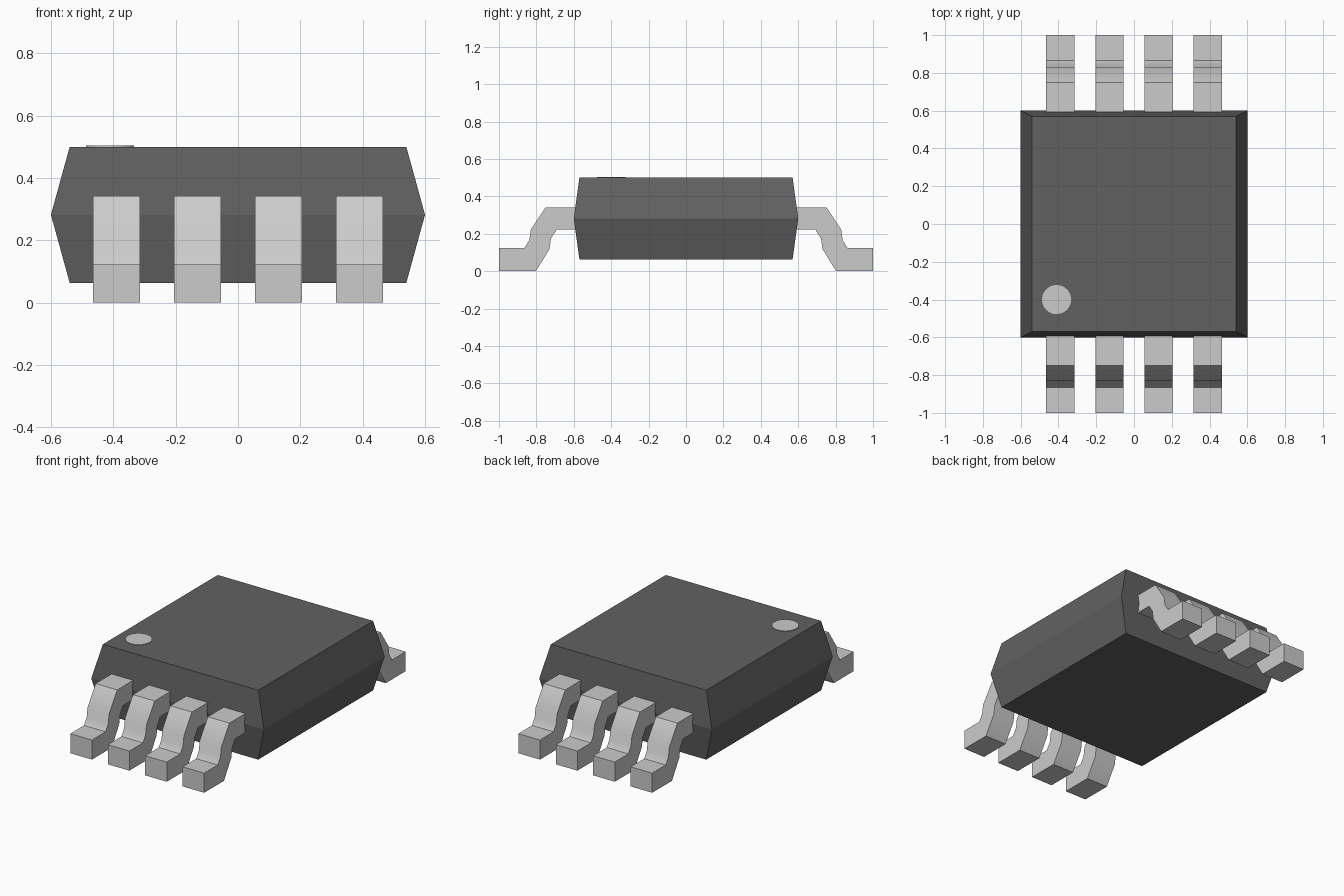
import bpy, bmesh, math

cube = bpy.data.objects.get("Cube")
if cube:
    bpy.data.objects.remove(cube, do_unlink=True)


def make_material(name, value):
    mat = bpy.data.materials.new(name)
    mat.use_nodes = True
    color = (value, value, value, 1.0)
    mat.diffuse_color = color
    mat.node_tree.nodes["Principled BSDF"].inputs["Base Color"].default_value = color
    return mat


body_grey = make_material("dark grey plastic", 0.12)
lead_grey = make_material("light grey metal", 0.6)


def finish(bm, name, mat):
    bmesh.ops.recalc_face_normals(bm, faces=bm.faces[:])
    mesh = bpy.data.meshes.new(name)
    bm.to_mesh(mesh)
    bm.free()
    mesh.materials.append(mat)
    obj = bpy.data.objects.new(name, mesh)
    bpy.context.collection.objects.link(obj)
    return obj


# Package body: three stacked rectangles, widest at the parting line
bm = bmesh.new()
rings = []
for hx, hy, z in [(0.54, 0.57, 0.064), (0.6, 0.6, 0.282), (0.54, 0.57, 0.5)]:
    rings.append([bm.verts.new((sx * hx, sy * hy, z))
                  for sx, sy in [(-1, -1), (1, -1), (1, 1), (-1, 1)]])
bm.faces.new(rings[0])
bm.faces.new(rings[-1])
for low, high in zip(rings, rings[1:]):
    for i in range(4):
        j = (i + 1) % 4
        bm.faces.new((low[i], low[j], high[j], high[i]))
finish(bm, "package_body", body_grey)

# Gull-wing lead: side profile extruded across its width
profile = [(-0.58, 0.342), (-0.75, 0.342), (-0.83, 0.222), (-0.838, 0.165),
           (-0.865, 0.123), (-1.0, 0.123), (-1.0, 0.0), (-0.803, 0.0),
           (-0.73, 0.118), (-0.722, 0.175), (-0.692, 0.222), (-0.58, 0.222)]
width = 0.15
bm = bmesh.new()
side = bm.faces.new([bm.verts.new((-width / 2, y, z)) for y, z in profile])
ext = bmesh.ops.extrude_face_region(bm, geom=[side], use_keep_orig=True)
bmesh.ops.translate(bm, vec=(width, 0, 0),
                    verts=[v for v in ext["geom"] if isinstance(v, bmesh.types.BMVert)])
lead = finish(bm, "front_lead_1", lead_grey)
bpy.ops.object.select_all(action="DESELECT")
lead.select_set(True)
bpy.context.view_layer.objects.active = lead
bpy.ops.object.shade_smooth_by_angle(angle=math.radians(30))

# Four leads on the front, four turned round on the back
for row, turn in [("front", 0), ("back", math.pi)]:
    for i in range(4):
        if row == "front" and i == 0:
            obj = lead
        else:
            obj = lead.copy()
            obj.name = f"{row}_lead_{i + 1}"
            bpy.context.collection.objects.link(obj)
        obj.location.x = -0.39 + 0.26 * i
        obj.rotation_euler.z = turn

# Round orientation mark on the top
bm = bmesh.new()
bmesh.ops.create_cone(bm, cap_ends=True, segments=48, radius1=0.077,
                      radius2=0.077, depth=0.006)
mark = finish(bm, "orientation_mark", lead_grey)
mark.location = (-0.41, -0.4, 0.501)
